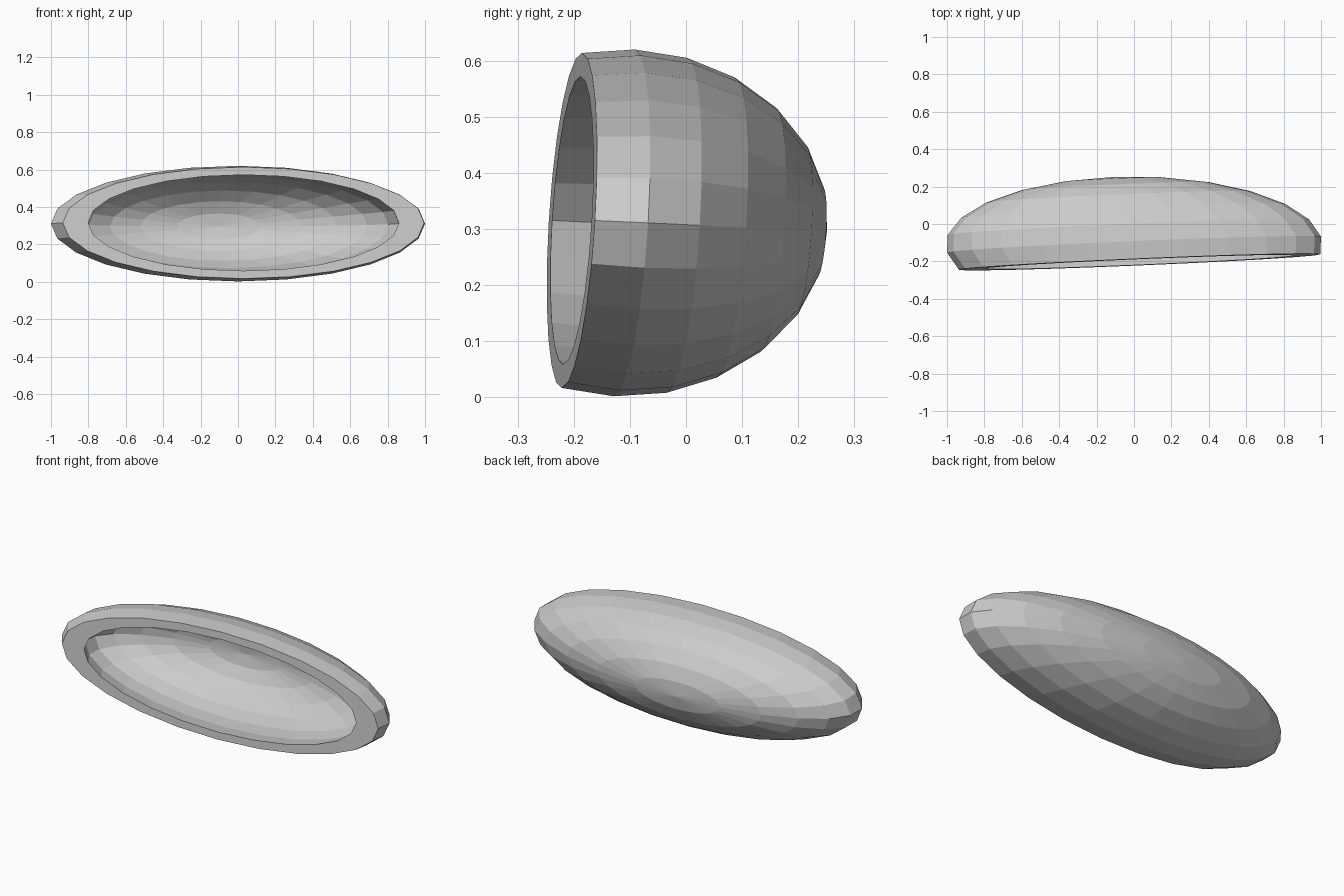
import bpy, bmesh, math
from mathutils import Vector

if "Cube" in bpy.data.objects:
    bpy.data.objects.remove(bpy.data.objects["Cube"])

SEGMENTS = 24
# Skewed axes of the squashed, slightly tilted ellipsoid
CENTRE = Vector((0.0, -0.11, 0.311))
WIDE = Vector((1.0, 0.0425, 0.0))
TALL = Vector((0.0, 0.0187, 0.309))
AXIS = Vector((-0.115, 0.361, -0.0166))
LATITUDES = [math.radians(a) for a in range(-15, 90, 15)]


def add_shell(bm, radial, axial):
    """Flat-faced dome from the rim to the pole; returns its rim loop."""
    rings = []
    for i, lat in enumerate(LATITUDES):
        depth = math.sin(lat) * (axial if i else 1.0)  # both rims share one plane
        r = math.cos(lat) * radial
        rings.append([bm.verts.new(CENTRE + AXIS * depth
                                   + WIDE * r * math.cos(t) + TALL * r * math.sin(t))
                      for t in (math.tau * k / SEGMENTS for k in range(SEGMENTS))])
    for a, b in zip(rings, rings[1:]):
        bridge(bm, a, b)
    pole = bm.verts.new(CENTRE + AXIS * axial)
    last = rings[-1]
    for k in range(SEGMENTS):
        bm.faces.new((last[k], last[(k + 1) % SEGMENTS], pole))
    return rings[0]


def bridge(bm, a, b):
    for k in range(SEGMENTS):
        n = (k + 1) % SEGMENTS
        bm.faces.new((a[k], a[n], b[n], b[k]))


# Thick bowl: outer shell, inner shell and flat rim
bm = bmesh.new()
outer_rim = add_shell(bm, 1.0, 1.0)
inner_rim = add_shell(bm, 0.86, 0.93)
bridge(bm, outer_rim, inner_rim)
bmesh.ops.recalc_face_normals(bm, faces=bm.faces)
mesh = bpy.data.meshes.new("bowl")
bm.to_mesh(mesh)
bm.free()
bowl = bpy.data.objects.new("bowl", mesh)
bpy.context.collection.objects.link(bowl)
